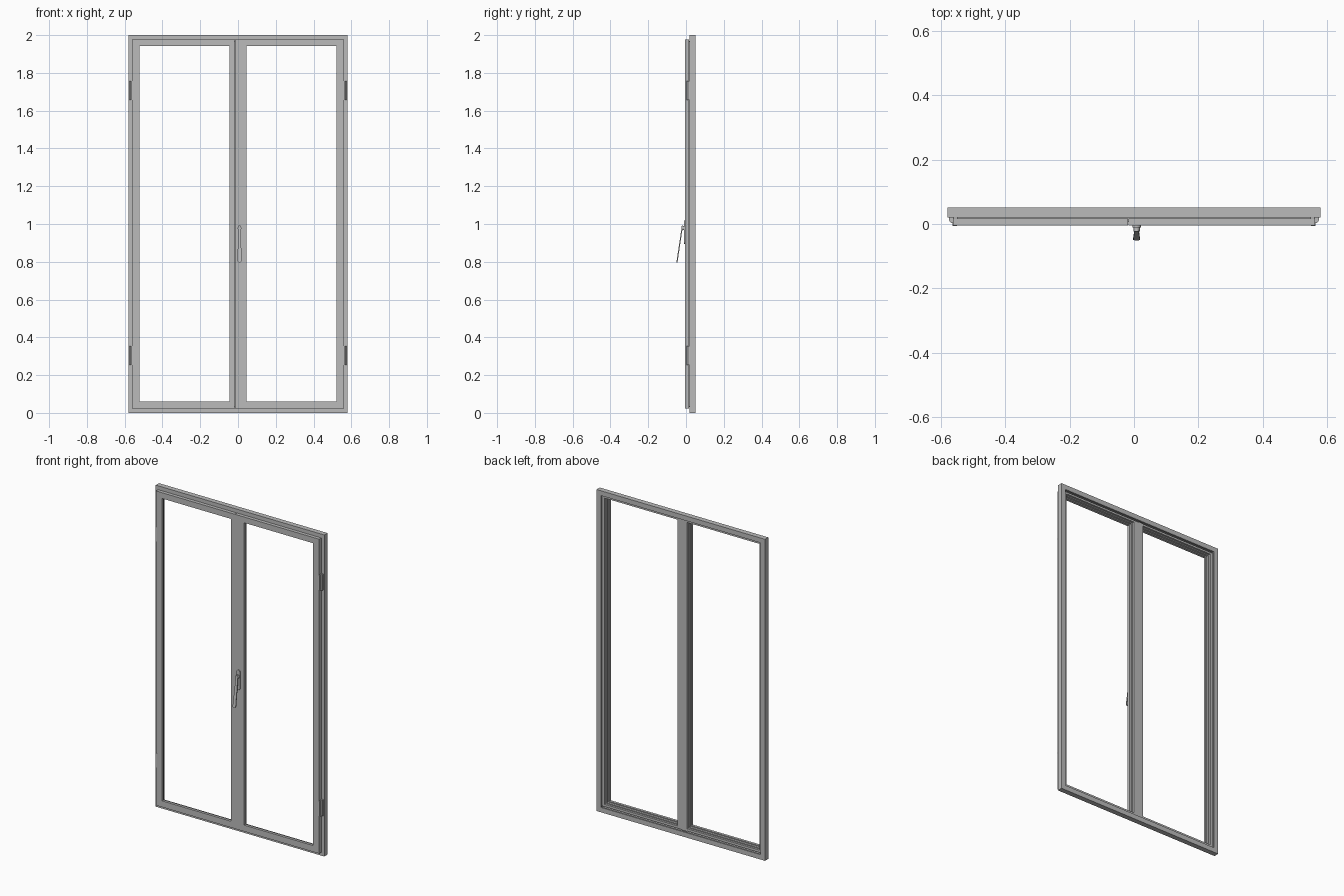
import bpy, bmesh, math
from mathutils import Matrix

cube = bpy.data.objects.get("Cube")
if cube:
    bpy.data.objects.remove(cube)

def material(name, value):
    m = bpy.data.materials.new(name)
    m.use_nodes = True
    col = (value, value, value, 1)
    m.diffuse_color = col
    m.node_tree.nodes["Principled BSDF"].inputs["Base Color"].default_value = col
    return m

grey = material("window grey", 0.5)

def finish(name, bm):
    bmesh.ops.recalc_face_normals(bm, faces=bm.faces)
    me = bpy.data.meshes.new(name)
    bm.to_mesh(me)
    bm.free()
    ob = bpy.data.objects.new(name, me)
    bpy.context.collection.objects.link(ob)
    me.materials.append(grey)
    return ob

def framed(name, outer, inner, profile):
    """Sweep a closed profile round a rectangle (x0, x1, z0, z1).
    Each point is (reference rectangle, distance inwards, y)."""
    bm = bmesh.new()
    loops = []
    for ref, d, y in profile:
        x0, x1, z0, z1 = outer if ref == "out" else inner
        corners = ((x0 + d, z0 + d), (x1 - d, z0 + d), (x1 - d, z1 - d), (x0 + d, z1 - d))
        loops.append([bm.verts.new((x, y, z)) for x, z in corners])
    for a, b in zip(loops, loops[1:] + loops[:1]):
        for i in range(4):
            j = (i + 1) % 4
            bm.faces.new((a[i], a[j], b[j], b[i]))
    return finish(name, bm)

def prism(name, outline, to_3d, lo, hi):
    """Extrude a flat outline between two depths."""
    bm = bmesh.new()
    face = bm.faces.new([bm.verts.new(to_3d(u, v, lo)) for u, v in outline])
    top = bmesh.ops.extrude_face_region(bm, geom=[face])["geom"]
    shift = [b - a for a, b in zip(to_3d(0, 0, lo), to_3d(0, 0, hi))]
    bmesh.ops.translate(bm, vec=shift, verts=[g for g in top if isinstance(g, bmesh.types.BMVert)])
    return finish(name, bm)

def facing_front(u, v, w):
    return (u, w, v)

def upright(u, v, w):
    return (u, v, w)

def box(name, x, y, z):
    return prism(name, [(x[0], y[0]), (x[1], y[0]), (x[1], y[1]), (x[0], y[1])], upright, *z)

def capsule(cx, z0, z1, r0, r1, n=10):
    """Outline with round ends, of radius r0 below and r1 above."""
    arc = [math.pi * i / n for i in range(n + 1)]
    top = [(cx + r1 * math.cos(a), z1 - r1 + r1 * math.sin(a)) for a in arc]
    low = [(cx - r0 * math.cos(a), z0 + r0 - r0 * math.sin(a)) for a in arc]
    return top + low

FRONT, SEAT, BODY, BACK = -0.0045, 0.0195, 0.0385, 0.0515

# Fixed outer frame with a stepped rebate
outer = (-0.58, 0.58, 0, 2)
framed("outer_frame", outer, outer, [
    ("out", 0, SEAT), ("out", 0, BACK), ("out", 0.03, BACK), ("out", 0.03, 0.041),
    ("out", 0.025, 0.041), ("out", 0.025, SEAT)])

# Two opening sashes: front flange, recessed body, rebated opening
sash_profile = [
    ("out", 0, FRONT), ("out", 0, 0.0165), ("out", 0.012, 0.0165), ("out", 0.012, BODY),
    ("in", -0.012, BODY), ("in", -0.012, 0.026), ("in", -0.006, 0.026),
    ("in", -0.006, 0.012), ("in", 0, 0.012), ("in", 0, FRONT)]
framed("right_sash", (-0.562, -0.019, 0.022, 1.978), (-0.521, -0.046, 0.061, 1.942), sash_profile)
framed("left_sash", (-0.017, 0.562, 0.022, 1.978), (0.045, 0.521, 0.061, 1.942), sash_profile)

# Meeting stile that closes the joint between the sashes
box("meeting_stile", (-0.033, 0.0), (0.006, BODY + 0.001), (0.032, 1.968))

# Hinges: a leaf on the sash and a chamfered leaf on the frame
for side, s in (("right", -1), ("left", 1)):
    for level, z in (("lower", 0.303), ("upper", 1.707)):
        name = f"{side}_{level}_hinge"
        box(name + "_leaf", sorted((s * 0.55, s * 0.564)), (FRONT - 0.001, 0.016), (z - 0.045, z + 0.045))
        plan = [(0.56, 0.003), (0.568, 0.003), (0.575, 0.011), (0.575, 0.021), (0.56, 0.021)]
        prism(name + "_knuckle", [(s * x, y) for x, y in plan], upright, z - 0.05, z + 0.05)

# Handle: backplate, neck and a lever hanging outwards
HX = 0.008
prism("handle_backplate", capsule(HX, 0.895, 1.018, 0.013, 0.013), facing_front, FRONT, -0.011)
prism("handle_neck", capsule(HX, 0.967, 0.989, 0.01, 0.01), facing_front, -0.01, -0.024)
lever = prism("handle_lever", capsule(0, -0.186, 0.012, 0.0105, 0.007), facing_front, -0.003, 0.003)
lever.matrix_world = Matrix.Translation((HX, -0.0205, 0.98)) @ Matrix.Rotation(math.radians(-8.5), 4, "X")

# Smooth only the rounded handle parts
for ob in bpy.context.collection.objects:
    ob.select_set(ob.name.startswith("handle"))
bpy.context.view_layer.objects.active = lever
bpy.ops.object.shade_smooth_by_angle(angle=math.radians(30))
